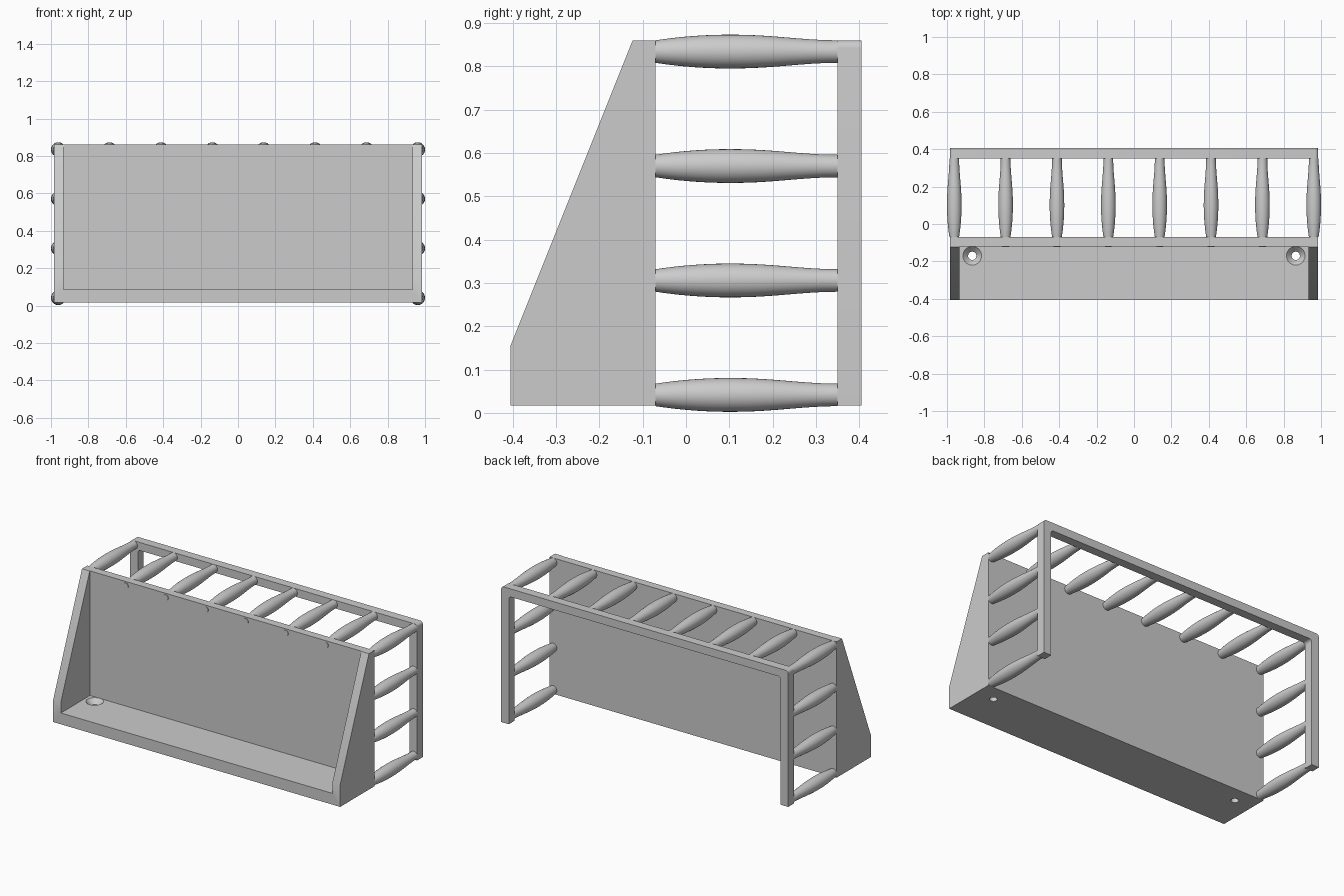
import bpy, bmesh, math
from mathutils import Matrix

cube = bpy.data.objects.get("Cube")
if cube:
    bpy.data.objects.remove(cube, do_unlink=True)

grey = bpy.data.materials.new("plain grey")
grey.use_nodes = True
tone = (0.6, 0.6, 0.6, 1)
grey.diffuse_color = tone
grey.node_tree.nodes["Principled BSDF"].inputs["Base Color"].default_value = tone


def make(name, bm):
    bmesh.ops.recalc_face_normals(bm, faces=bm.faces)
    mesh = bpy.data.meshes.new(name)
    bm.to_mesh(mesh)
    bm.free()
    mesh.materials.append(grey)
    ob = bpy.data.objects.new(name, mesh)
    bpy.context.collection.objects.link(ob)
    return ob


def activate(ob):
    bpy.ops.object.select_all(action='DESELECT')
    ob.select_set(True)
    bpy.context.view_layer.objects.active = ob


def smooth(ob):
    activate(ob)
    bpy.ops.object.shade_smooth_by_angle(angle=math.radians(35))


def prism(name, points, offset):
    bm = bmesh.new()
    face = bm.faces.new([bm.verts.new(p) for p in points])
    moved = bmesh.ops.extrude_face_region(bm, geom=[face])["geom"]
    verts = [v for v in moved if isinstance(v, bmesh.types.BMVert)]
    bmesh.ops.translate(bm, vec=offset, verts=verts)
    return make(name, bm)


def lathe(name, profile, matrix, sides=32):
    """Revolve (radius, height) pairs about z, then place with matrix."""
    bm = bmesh.new()
    rings = []
    for r, h in profile:
        rings.append([bm.verts.new((r * math.cos(math.tau * i / sides),
                                    r * math.sin(math.tau * i / sides), h))
                      for i in range(sides)])
    for a, b in zip(rings, rings[1:]):
        for i in range(sides):
            j = (i + 1) % sides
            bm.faces.new((a[i], a[j], b[j], b[i]))
    bm.faces.new(rings[0])
    bm.faces.new(rings[-1])
    bm.transform(matrix)
    return make(name, bm)


def cut(ob, cutter):
    cutter.hide_render = True
    mod = ob.modifiers.new("cut", 'BOOLEAN')
    mod.operation, mod.solver, mod.object = 'DIFFERENCE', 'EXACT', cutter
    activate(ob)
    bpy.ops.object.modifier_apply(modifier=mod.name)
    bpy.data.objects.remove(cutter, do_unlink=True)


W, BOTTOM, TOP = 0.985, 0.017, 0.86
FRONT, PANEL, BACK = -0.405, -0.07, 0.35

# Open trough: sloped end panels, floor and rear panel
side = [(FRONT, BOTTOM), (FRONT, 0.155), (-0.123, TOP), (PANEL, TOP), (PANEL, BOTTOM)]
body = prism("trough_body", [(-W, y, z) for y, z in side], (2 * W, 0, 0))
inner = [(-0.6, 0.087), (-0.6, 1), (-0.12, 1), (-0.12, 0.087)]
inside = W - 0.053
cut(body, prism("inner_cutter", [(-inside, y, z) for y, z in inner], (2 * inside, 0, 0)))

# Countersunk screw holes in the floor
hole = [(0.022, -0.02), (0.022, 0.058), (0.05, 0.087), (0.05, 0.12)]
for sx in (-1, 1):
    cut(body, lathe("hole_cutter", hole, Matrix.Translation((sx * 0.865, -0.17, 0))))
smooth(body)


# Rear arch with softened corners
def arch(half, top, radius, steps=6):
    right = [(half, BOTTOM)]
    for i in range(steps + 1):
        a = math.pi / 2 * i / steps
        right.append((half - radius + radius * math.cos(a),
                      top - radius + radius * math.sin(a)))
    return right + [(-x, z) for x, z in reversed(right)]


outline = arch(W, TOP, 0.018) + arch(W - 0.052, TOP - 0.05, 0.018)[::-1]
frame = prism("rear_arch", [(x, BACK, z) for x, z in outline], (0, 0.055, 0))
smooth(frame)

# Barrel-shaped spindles linking the trough to the arch
peak = 0.10
barrel = []
for i in range(25):
    y = PANEL + (BACK - PANEL) * i / 24
    if y < peak:
        r = 0.039 - 0.013 * ((peak - y) / (peak - PANEL)) ** 2
    else:
        r = 0.026 + 0.013 * (0.5 + 0.5 * math.cos(math.pi * ((y - peak) / (BACK - peak)) ** 1.1))
    barrel.append((r, y))
along_y = Matrix.Rotation(-math.pi / 2, 4, 'X')
low, high, reach = 0.0415, 0.834, 0.961
spots = [(-reach + 2 * reach * i / 7, high) for i in range(8)]
spots += [(s * reach, low + (high - low) * i / 3) for s in (-1, 1) for i in range(3)]
for n, (x, z) in enumerate(spots, 1):
    smooth(lathe(f"spindle_{n}", barrel, Matrix.Translation((x, 0, z)) @ along_y))

# Tenon ends showing on the inside of the rear panel
for n, (x, z) in enumerate(spots[1:7], 1):
    tenon = [(0.018, -0.123), (0.018, -0.10)]
    smooth(lathe(f"tenon_{n}", tenon, Matrix.Translation((x, 0, z)) @ along_y))
